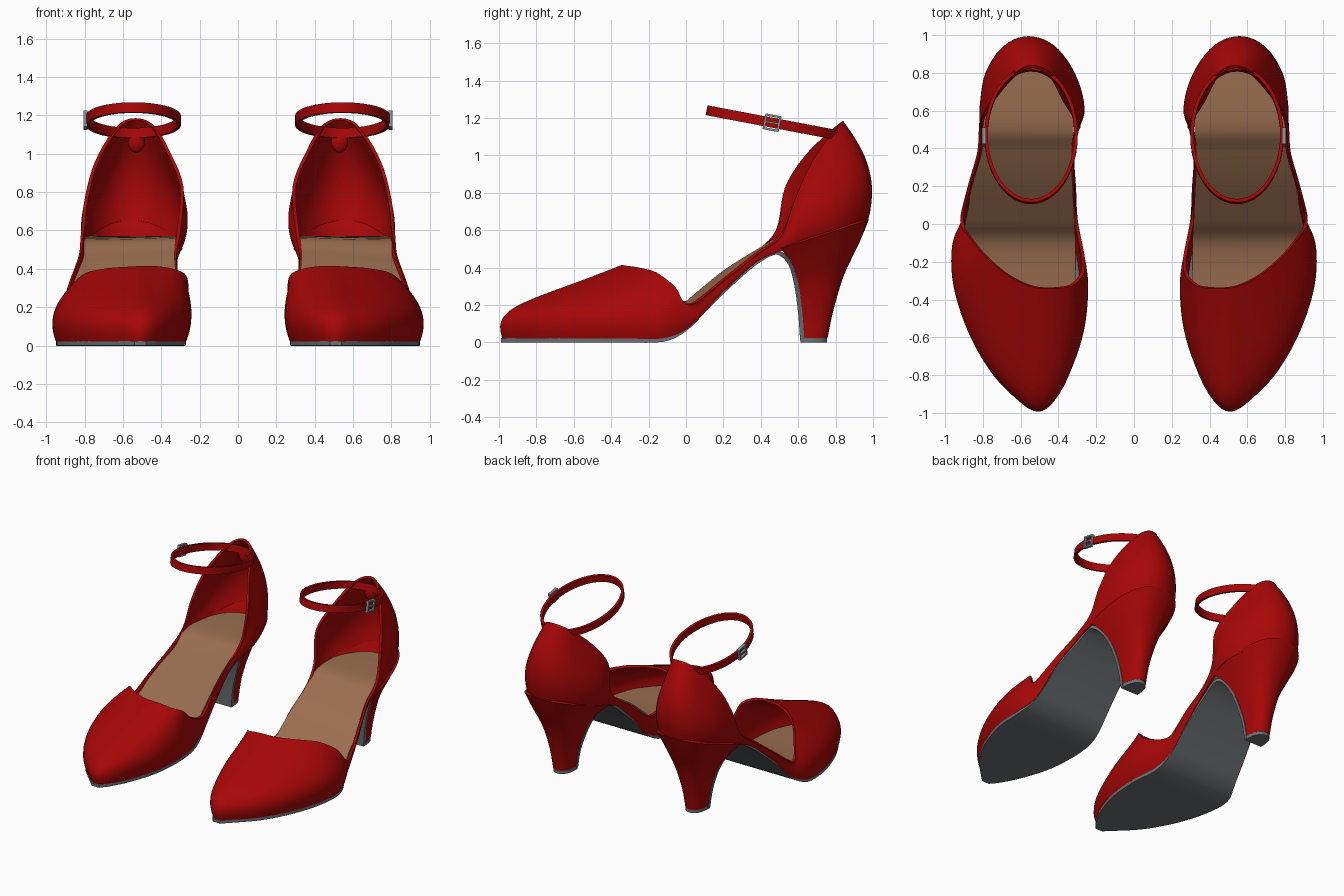
import bpy, bmesh, math
from mathutils import Vector, Matrix

if "Cube" in bpy.data.objects:
    bpy.data.objects.remove(bpy.data.objects["Cube"])


def material(name, rgb):
    m = bpy.data.materials.new(name)
    m.diffuse_color = (*rgb, 1)
    m.use_nodes = True
    m.node_tree.nodes["Principled BSDF"].inputs["Base Color"].default_value = m.diffuse_color
    return m


RED = material("red leather", (0.39, 0.002, 0.002))
TAN = material("tan insole", (0.32, 0.155, 0.08))
GREY = material("grey sole", (0.15, 0.165, 0.173))
METAL = material("buckle metal", (0.25, 0.28, 0.30))


def spline(pts, n, closed=False):
    """Catmull-Rom through tuples of any length, n steps per span."""
    c, out = len(pts), []
    get = (lambda i: pts[i % c]) if closed else (lambda i: pts[max(0, min(c - 1, i))])
    for i in range(c if closed else c - 1):
        p0, p1, p2, p3 = (get(i + k) for k in (-1, 0, 1, 2))
        for s in range(n):
            t = s / n
            out.append(tuple(0.5 * (2 * b + (d - a) * t + (2 * a - 5 * b + 4 * d - e) * t * t
                                    + (3 * b - a - 3 * d + e) * t ** 3)
                             for a, b, d, e in zip(p0, p1, p2, p3)))
    if not closed:
        out.append(tuple(pts[-1]))
    return out


def finish(name, bm, mat, thick=0, angle=40):
    """Make the object, thicken it inward, shade it and mirror it to the other shoe."""
    me = bpy.data.meshes.new(name)
    bm.to_mesh(me)
    bm.free()
    me.materials.append(mat)
    ob = bpy.data.objects.new(name, me)
    bpy.context.collection.objects.link(ob)
    bpy.ops.object.select_all(action='DESELECT')
    ob.select_set(True)
    bpy.context.view_layer.objects.active = ob
    if thick:
        m = ob.modifiers.new("thickness", 'SOLIDIFY')
        m.thickness, m.offset = thick, -1
        bpy.ops.object.modifier_apply(modifier=m.name)
    bpy.ops.object.shade_smooth_by_angle(angle=math.radians(angle))
    ob.modifiers.new("pair", 'MIRROR')
    return ob


def loft(rows, wrap):
    """Quads between rows of points; wrap closes each row."""
    bm = bmesh.new()
    v = [[bm.verts.new(p) for p in r] for r in rows]
    n = len(rows[0])
    for a, b in zip(v, v[1:]):
        for i in range(n if wrap else n - 1):
            k = (i + 1) % n
            bm.faces.new((a[i], a[k], b[k], b[i]))
    return bm, v


# Upper: one closed band from the sole edge up to the opening edge (toe, outer side, heel, inner side)
sole_edge = [
    (.51, -.982, .022), (.62, -.91, .022), (.745, -.775, .022), (.86, -.57, .022), (.935, -.33, .022),
    (.945, -.12, .023), (.90, .03, .09), (.87, .20, .27), (.82, .38, .43), (.81, .51, .49),
    (.80, .62, .54), (.76, .80, .58), (.67, .93, .63), (.56, .973, .65), (.44, .93, .63),
    (.34, .80, .58), (.285, .62, .54), (.30, .50, .49), (.32, .36, .42), (.315, .18, .25),
    (.31, .02, .08), (.29, -.14, .023), (.27, -.33, .022), (.29, -.57, .022), (.355, -.775, .022),
    (.425, -.915, .022)]
opening_edge = [
    (.50, -.34, .415), (.55, -.33, .412), (.62, -.30, .408), (.70, -.25, .40), (.80, -.16, .375),
    (.88, -.06, .30), (.92, .02, .20), (.88, .20, .33), (.83, .38, .47), (.82, .51, .57),
    (.80, .58, .76), (.745, .67, .96), (.635, .795, 1.14), (.535, .84, 1.185), (.435, .79, 1.145),
    (.355, .645, 1.01), (.285, .53, .83), (.30, .48, .60), (.32, .36, .48), (.315, .18, .36),
    (.30, .02, .22), (.26, -.18, .28), (.27, -.27, .365), (.325, -.325, .396), (.39, -.34, .41),
    (.45, -.342, .415)]
low = [Vector(p) for p in spline(sole_edge, 5, True)]
top = [Vector(p) for p in spline(opening_edge, 5, True)]
STEPS = 14
rows = [[] for _ in range(STEPS + 1)]
for i, (b, t) in enumerate(zip(low, top)):
    tan = low[(i + 1) % len(low)] - low[i - 1]
    out = Vector((tan.y, -tan.x, 0)).normalized()
    h = t.z - b.z
    flat = Vector((t.x - b.x, t.y - b.y, 0))
    rise = 0.8 - 0.32 * min(1, flat.length / 0.6)
    p1 = b + out * min(0.065, 0.18 * h) + Vector((0, 0, 0.45 * h))
    p2 = b + flat * 0.2 + Vector((0, 0, rise * h))
    for j in range(STEPS + 1):
        s = j / STEPS
        r = 1 - s
        rows[j].append(b * r ** 3 + p1 * 3 * r * r * s + p2 * 3 * r * s * s + t * s ** 3)
bm, _ = loft(rows, True)
finish("upper", bm, RED, 0.018, 50)

# Outsole: ribbon (y, z, inner x, outer x) from toe, up the arch and down the heel breast
sole = [
    (-.988, 0, .48, .54), (-.915, 0, .425, .615), (-.775, 0, .355, .745), (-.57, 0, .29, .86),
    (-.33, 0, .27, .935), (-.12, .004, .29, .945), (0, .06, .305, .905), (.10, .16, .315, .88),
    (.20, .26, .32, .865), (.35, .395, .335, .815), (.45, .46, .335, .80), (.50, .465, .345, .79),
    (.55, .41, .375, .745), (.58, .30, .42, .69), (.60, .15, .465, .65), (.61, .01, .483, .632)]
path = spline(sole, 4)
bm, _ = loft([[(a, y, z) for y, z, a, b in path], [(b, y, z) for y, z, a, b in path]], False)
finish("outsole", bm, GREY, 0.023)

# Insole: ribbon (y, inner z, outer z, inner x, outer x)
insole = [
    (-.90, .05, .05, .46, .58), (-.60, .06, .06, .33, .83), (-.30, .07, .07, .31, .91),
    (-.10, .13, .08, .31, .91), (0, .22, .16, .315, .895), (.10, .305, .24, .32, .875),
    (.20, .385, .32, .325, .865), (.30, .45, .40, .33, .835), (.40, .51, .47, .33, .815),
    (.50, .56, .55, .32, .81), (.70, .57, .57, .325, .775), (.85, .57, .57, .395, .71),
    (.92, .57, .57, .48, .63)]
path = spline(insole, 4)
bm, _ = loft([[(b, y, w) for y, z, w, a, b in path], [(a, y, z) for y, z, w, a, b in path]], False)
finish("insole", bm, TAN, 0.012)


# Heel: D-shaped sections (front y, front z, back y, back z, inner x, outer x)
def d_section(yf, zf, yb, zb, xi, xo, n=20):
    pts = []
    for k in range(n + 1):
        a = math.pi * k / n
        c, s = math.cos(a), max(0, math.sin(a)) ** 0.8
        x = (xi + xo) / 2 + (xo - xi) / 2 * math.copysign(abs(c) ** 0.8, c)
        pts.append((x, yf + (yb - yf) * s, zf + (zb - zf) * s))
    return pts


heel = [
    (.505, .50, .977, .655, .29, .82), (.567, .42, .925, .53, .365, .755),
    (.600, .30, .845, .36, .425, .685), (.615, .15, .79, .18, .47, .645),
    (.623, .025, .757, .025, .485, .63)]
bm, v = loft([d_section(*s) for s in spline(heel, 4)][::-1], True)
bmesh.ops.delete(bm, geom=[f for f in bm.faces if f.calc_area() > 0.003 and len(
    {round(w.co.x, 3) for w in f.verts}) >= 2 and max(w.co.x for w in f.verts)
    - min(w.co.x for w in f.verts) > 0.13], context='FACES_ONLY')  # front is closed by the outsole
finish("heel", bm, RED, 0.02)

# Heel tip
bm, v = loft([d_section(.612, z, .755, z, .485, .63) for z in (.027, 0)], True)
bm.faces.new(v[0])
bm.faces.new(v[-1])
bmesh.ops.recalc_face_normals(bm, faces=bm.faces[:])
finish("heel_tip", bm, GREY)

# Ankle strap: tilted oval band
SLOPE = 0.19
rows = []
for side in (-1, 1):
    ring = []
    for k in range(48):
        a = 2 * math.pi * k / 48
        y = 0.47 + 0.36 * math.sin(a)
        z = 1.105 + (0.83 - y) * SLOPE
        ring.append((0.545 + 0.247 * math.cos(a), y + side * 0.005, z + side * 0.026))
    rows.append(ring)
bm, _ = loft(rows, True)
finish("ankle_strap", bm, RED, 0.018)

# Loop holding the strap at the back of the heel
bm = bmesh.new()
bmesh.ops.create_uvsphere(bm, u_segments=16, v_segments=10, radius=1,
                          matrix=Matrix.Translation((.53, .835, 1.065)) @ Matrix.Diagonal((.045, .03, .06, 1)))
finish("strap_loop", bm, RED)

# Buckle: square frame and a prong
bm = bmesh.new()
place = Matrix.Translation((.795, .46, 1.175)) @ Matrix.Rotation(-SLOPE, 4, 'X')
for dy, dz, ly, lz in ((-.038, 0, .012, .085), (.038, 0, .012, .085), (0, -.037, .085, .012),
                       (0, .037, .085, .012), (0, 0, .08, .010)):
    bmesh.ops.create_cube(bm, size=1, matrix=place @ Matrix.Translation((0, dy, dz))
                          @ Matrix.Diagonal((.022, ly, lz, 1)))
finish("buckle", bm, METAL)
